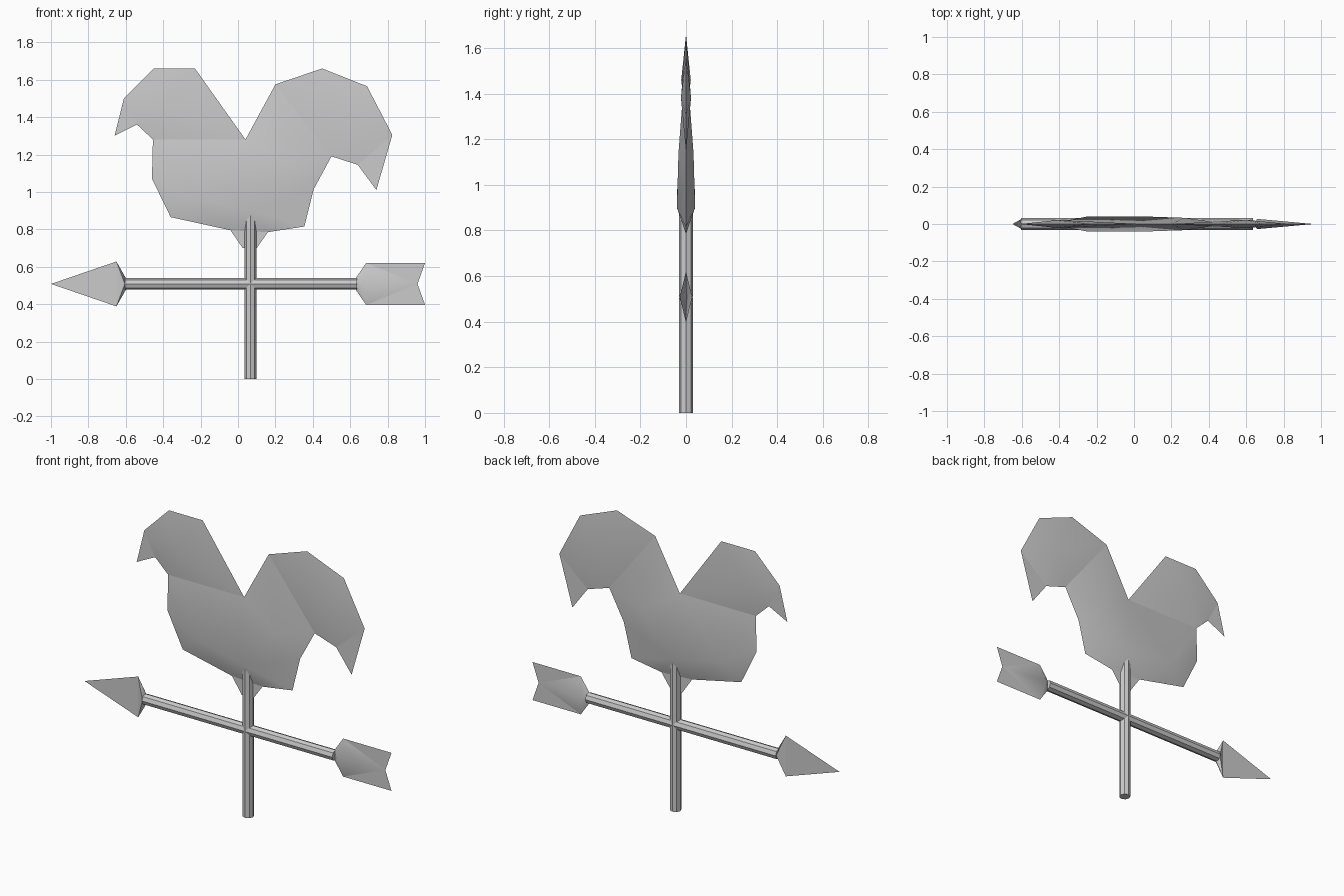
import bpy
import bmesh
import math
from mathutils import Vector
from mathutils.geometry import delaunay_2d_cdt

cube = bpy.data.objects.get("Cube")
if cube:
    bpy.data.objects.remove(cube)

GREY = (0.6, 0.6, 0.6, 1.0)
metal = bpy.data.materials.new("grey metal")
metal.use_nodes = True
metal.diffuse_color = GREY
metal.node_tree.nodes["Principled BSDF"].inputs["Base Color"].default_value = GREY


def finish(obj):
    obj.data.materials.append(metal)
    bpy.ops.object.select_all(action="DESELECT")
    obj.select_set(True)
    bpy.context.view_layer.objects.active = obj
    bpy.ops.object.shade_smooth_by_angle(angle=math.radians(40))


def bevelled_plate(name, outline, ridge):
    """Silhouette (x, z) with a knife-thin rim, swelling to ridge points (x, z, half depth)."""
    count = len(outline)
    points = [Vector(p) for p in outline] + [Vector(r[:2]) for r in ridge]
    edges = [(i, (i + 1) % count) for i in range(count)]
    verts, _, faces, origins, _, _ = delaunay_2d_cdt(points, edges, [], 1, 1e-5)
    bm = bmesh.new()
    depth = [ridge[o[0] - count][2] if o and o[0] >= count else 0 for o in origins]
    for side in (-1, 1):
        layer = [bm.verts.new((v.x, side * d, v.y)) for v, d in zip(verts, depth)]
        for face in faces:
            bm.faces.new([layer[i] for i in face])
    bmesh.ops.remove_doubles(bm, verts=bm.verts, dist=1e-4)
    bmesh.ops.recalc_face_normals(bm, faces=bm.faces)
    mesh = bpy.data.meshes.new(name)
    bm.to_mesh(mesh)
    bm.free()
    obj = bpy.data.objects.new(name, mesh)
    bpy.context.collection.objects.link(obj)
    finish(obj)


def rod(name, start, end, radius=0.031):
    """Eight-sided bar between two points."""
    start, end = Vector(start), Vector(end)
    axis = end - start
    bpy.ops.mesh.primitive_cylinder_add(
        vertices=8, radius=radius, depth=axis.length, location=(start + end) / 2,
        rotation=axis.to_track_quat("Z", "Y").to_euler())
    obj = bpy.context.object
    obj.name = name
    finish(obj)


# Rooster: head, back, tail, then legs and breast
bevelled_plate(
    "rooster",
    [(-.66, 1.3), (-.61, 1.5), (-.45, 1.66), (-.23, 1.66), (.04, 1.28),
     (.2, 1.575), (.45, 1.66), (.69, 1.565), (.825, 1.305), (.74, 1.01),
     (.64, 1.145), (.5, 1.19), (.405, 1.015), (.355, .815), (.16, .785),
     (.1, .7), (.025, .7), (-.04, .795), (-.36, .865), (-.46, 1.07),
     (-.455, 1.28), (-.54, 1.36)],
    [(-.41, 1.46, .021), (-.25, .97, .04), (.065, .9, .04),
     (.27, 1.14, .033), (.6, 1.38, .022)])

# Post and arrow shaft
rod("post", (.067, 0, 0), (.067, 0, .9))
rod("arrow_shaft", (-.605, 0, .508), (.635, 0, .508))

# Arrow head and notched tail
bevelled_plate(
    "arrow_head",
    [(-1, .508), (-.65, .628), (-.6, .54), (-.6, .476), (-.65, .388)],
    [(-.605, .508, .025)])
bevelled_plate(
    "arrow_tail",
    [(.63, .54), (.685, .62), (1, .62), (.96, .508), (1, .396), (.685, .396), (.63, .476)],
    [(.66, .508, .027)])
